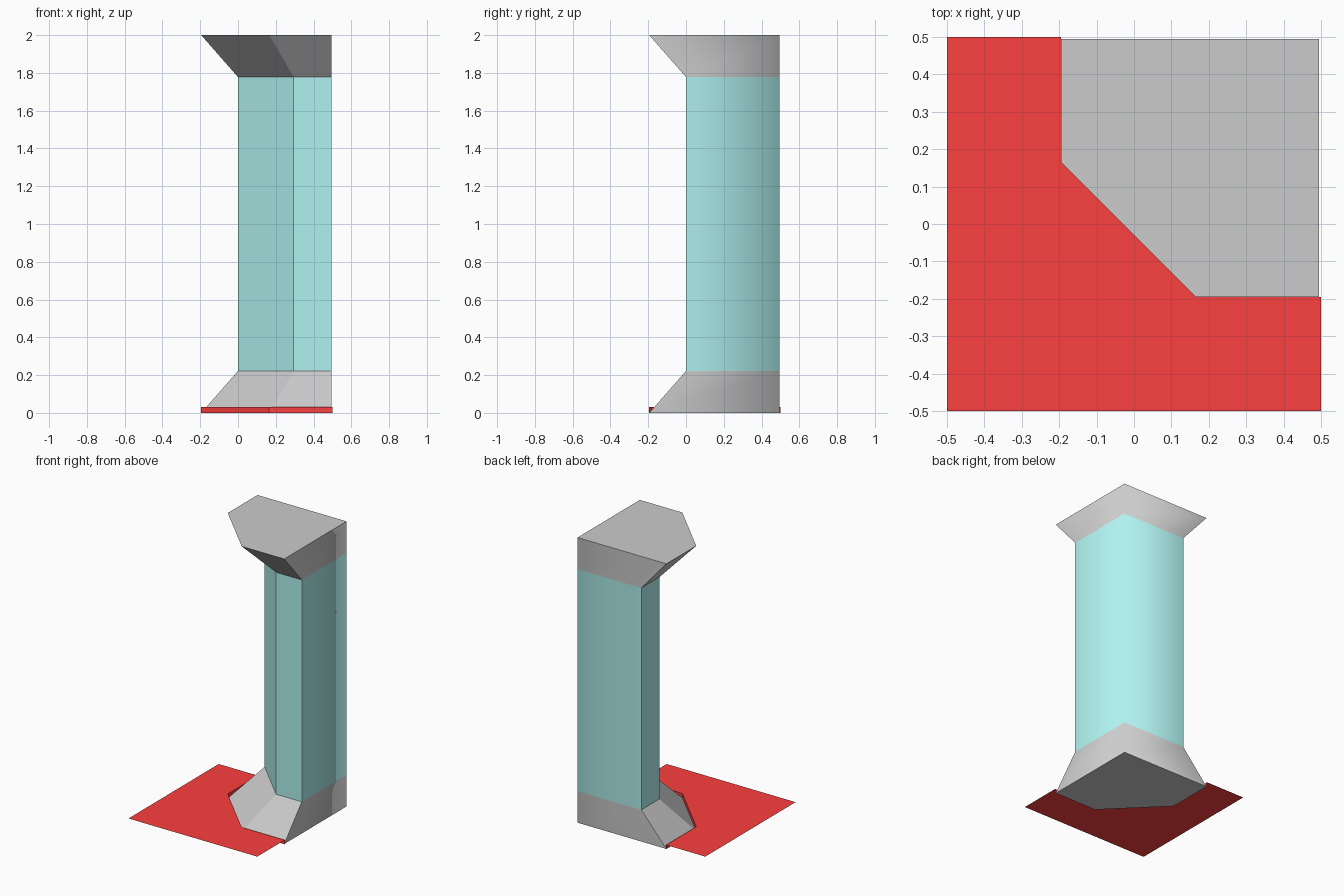
import bpy, bmesh

if "Cube" in bpy.data.objects:
    bpy.data.objects.remove(bpy.data.objects["Cube"])

E, F, Z0 = 0.495, 0.195, 0.03     # wall side, flare overhang, floor level
# open front outlines, running from the back wall round to the right wall
SHAFT = [(0, E), (0, 0.295), (0.295, 0), (E, 0)]
FLARE = [(-F, E), (-F, 0.165), (0.165, -F), (E, -F)]
CORNER = [(E, E)]


def material(name, rgb):
    m = bpy.data.materials.new(name)
    m.diffuse_color = (*rgb, 1)
    m.use_nodes = True
    m.node_tree.nodes["Principled BSDF"].inputs["Base Color"].default_value = m.diffuse_color
    return m


def finish(bm, name, mat=None):
    me = bpy.data.meshes.new(name)
    bm.to_mesh(me)
    bm.free()
    ob = bpy.data.objects.new(name, me)
    bpy.context.collection.objects.link(ob)
    if mat:
        me.materials.append(mat)


def loft(name, low, z_low, high, z_high, caps, mat=None):
    """Prism between two outlines; only the back corner is shaded smooth."""
    bm = bmesh.new()
    a = [bm.verts.new((x, y, z_low)) for x, y in low + CORNER]
    b = [bm.verts.new((x, y, z_high)) for x, y in high + CORNER]
    n = len(a)
    for i in range(n):
        j = (i + 1) % n
        f = bm.faces.new((a[i], a[j], b[j], b[i]))
        f.smooth = i >= n - 2
    if "low" in caps:
        bm.faces.new(a[::-1])
    if "high" in caps:
        bm.faces.new(b)
    for e in bm.edges:
        e.smooth = {a[-1], b[-1]} == set(e.verts)
    finish(bm, name, mat)


teal = material("teal", (0.43, 0.88, 0.86))
red = material("red", (0.98, 0.05, 0.05))

# corner column: flared foot, shaft, flared head
loft("column_base", FLARE, 0, SHAFT, 0.222, ("low",))
loft("column_shaft", SHAFT, 0.222, SHAFT, 1.778, (), teal)
loft("column_capital", SHAFT, 1.778, FLARE, 2, ("high",))

# floor sheet cut away round the column, with a lip dropping to the ground
cut = [(-F, 0.5), FLARE[1], FLARE[2], (0.5, -F)]
bm = bmesh.new()
rim = [bm.verts.new((x, y, Z0)) for x, y in cut]
foot = [bm.verts.new((x, y, 0)) for x, y in cut]
outer = [bm.verts.new((x, y, Z0)) for x, y in
         ((-0.5, 0.5), (-0.5, -0.5), (0.5, -0.5))]
bm.faces.new((outer[0], outer[1], rim[1], rim[0]))
bm.faces.new((outer[1], rim[2], rim[1]))
bm.faces.new((outer[1], outer[2], rim[3], rim[2]))
for i in range(3):
    bm.faces.new((rim[i], rim[i + 1], foot[i + 1], foot[i]))
finish(bm, "floor", red)
